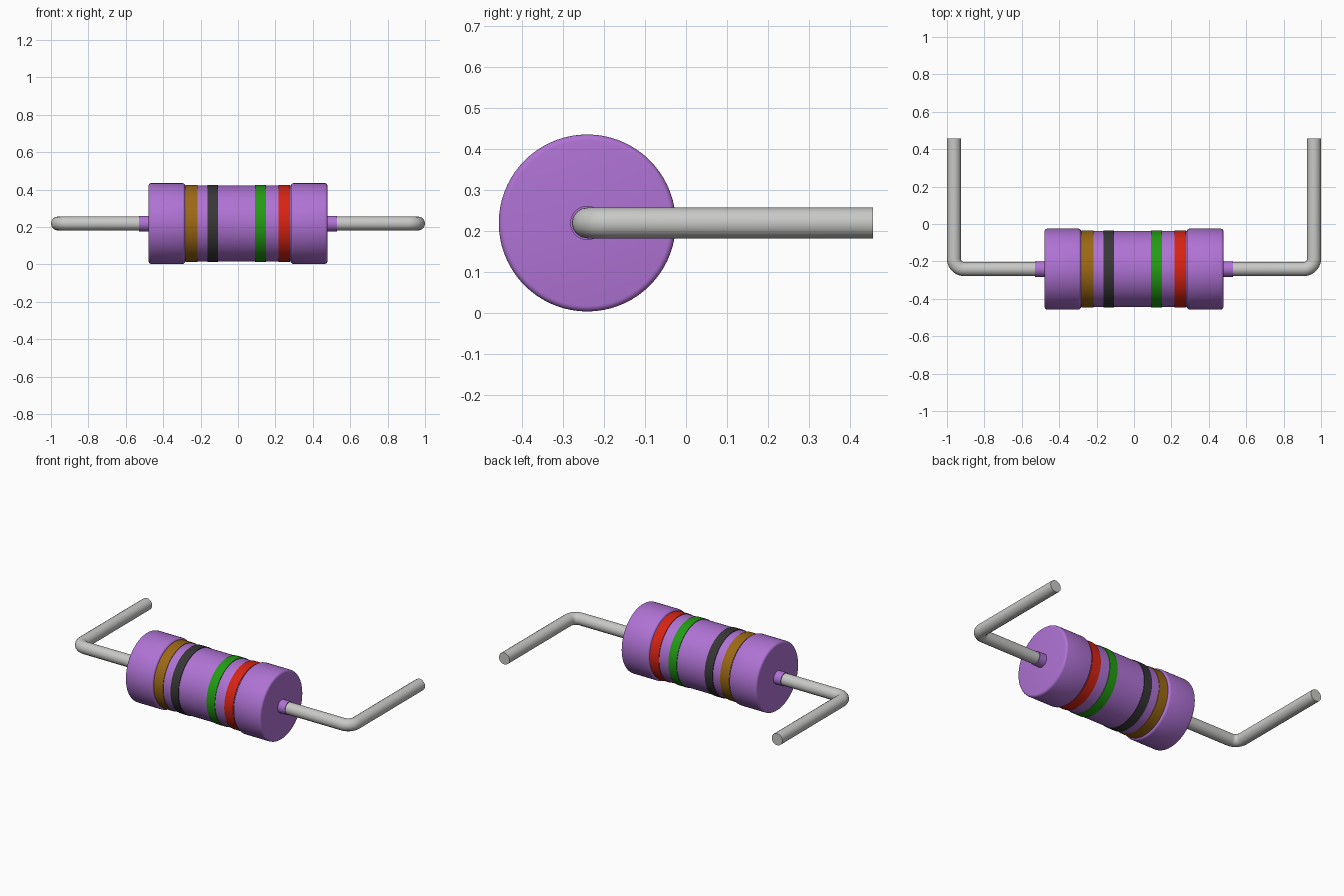
import bpy, bmesh, math
from mathutils import Vector

cube = bpy.data.objects.get("Cube")
if cube:
    bpy.data.objects.remove(cube, do_unlink=True)

AXIS_Y, AXIS_Z = -0.241, 0.219   # centre line of the body
CAP_R, BODY_R, BAND_R = 0.216, 0.203, 0.2065
WIRE_R = 0.0375


def material(name, rgb):
    m = bpy.data.materials.new(name)
    m.use_nodes = True
    m.diffuse_color = (*rgb, 1)
    m.node_tree.nodes["Principled BSDF"].inputs["Base Color"].default_value = (*rgb, 1)
    return m


purple = material("purple", (0.43, 0.17, 0.66))
metal = material("light grey metal", (0.58, 0.58, 0.57))
brown = material("brown", (0.33, 0.14, 0.007))
black = material("dark grey", (0.038, 0.038, 0.038))
green = material("green", (0.017, 0.33, 0.007))
red = material("red", (0.68, 0.017, 0.006))


def smooth(obj):
    bpy.ops.object.select_all(action='DESELECT')
    obj.select_set(True)
    bpy.context.view_layer.objects.active = obj
    bpy.ops.object.shade_smooth_by_angle(angle=math.radians(35))


def lathe(name, profile, mat, steps=72):
    """Spin (x, radius) points about the body's centre line."""
    bm = bmesh.new()
    verts = [bm.verts.new((x, 0, r)) for x, r in profile]
    edges = [bm.edges.new(pair) for pair in zip(verts, verts[1:])]
    bmesh.ops.spin(bm, geom=verts + edges, cent=(0, 0, 0), axis=(1, 0, 0),
                   angle=math.tau, steps=steps)
    bmesh.ops.remove_doubles(bm, verts=bm.verts, dist=1e-5)
    bmesh.ops.recalc_face_normals(bm, faces=bm.faces)
    mesh = bpy.data.meshes.new(name)
    bm.to_mesh(mesh)
    bm.free()
    mesh.materials.append(mat)
    obj = bpy.data.objects.new(name, mesh)
    obj.location = (0, AXIS_Y, AXIS_Z)
    bpy.context.collection.objects.link(obj)
    smooth(obj)


def cylinder(name, x0, x1, r, mat, bevel=0.0):
    """Closed cylinder along x, with optionally rounded rims."""
    profile = [(x0, 0)]
    if bevel:
        arc = [math.radians(a) for a in (0, 22.5, 45, 67.5, 90)]
        rim = [(bevel * (1 - math.sin(a)), r - bevel * (1 - math.cos(a))) for a in arc]
        rim = [(d, q) for d, q in reversed(rim)]
        profile += [(x0 + d, q) for d, q in rim] + [(x1 - d, q) for d, q in reversed(rim)]
    else:
        profile += [(x0, r), (x1, r)]
    lathe(name, profile + [(x1, 0)], mat)


def lead(name, side):
    """Round wire running outward, then bent toward the back."""
    bend, tip_x, tip_y = 0.055, 1 - WIRE_R, 0.457
    pts = [(0.47, AXIS_Y)]
    for i in range(11):
        a = math.radians(-90 + 9 * i)
        pts.append((tip_x - bend + bend * math.cos(a), AXIS_Y + bend + bend * math.sin(a)))
    pts.append((tip_x, tip_y))
    curve = bpy.data.curves.new(name, 'CURVE')
    curve.dimensions = '3D'
    curve.bevel_depth = WIRE_R
    curve.bevel_resolution = 6
    curve.use_fill_caps = True
    spline = curve.splines.new('POLY')
    spline.points.add(len(pts) - 1)
    for p, (x, y) in zip(spline.points, pts):
        p.co = (side * x, y, AXIS_Z, 1)
    curve.materials.append(metal)
    obj = bpy.data.objects.new(name, curve)
    bpy.context.collection.objects.link(obj)
    bpy.ops.object.select_all(action='DESELECT')
    obj.select_set(True)
    bpy.context.view_layer.objects.active = obj
    bpy.ops.object.convert(target='MESH')
    smooth(bpy.context.view_layer.objects.active)


# Central barrel
cylinder("body", -0.3, 0.3, BODY_R, purple)

# End caps, collars and bent wires on both sides
for label, s in (("left", 1), ("right", -1)):
    cylinder(label + "_end_cap", *sorted((s * 0.283, s * 0.478)), CAP_R, purple, 0.014)
    cylinder(label + "_collar", *sorted((s * 0.46, s * 0.528)), 0.0415, purple)
    lead(label + "_wire", s)

# Coloured rings around the barrel
for name, x0, x1, mat in (("brown_band", -0.28, -0.216, brown),
                          ("dark_band", -0.163, -0.107, black),
                          ("green_band", 0.091, 0.149, green),
                          ("red_band", 0.216, 0.278, red)):
    lathe(name, [(x0, BODY_R - 0.002), (x0, BAND_R), (x1, BAND_R), (x1, BODY_R - 0.002)], mat)
